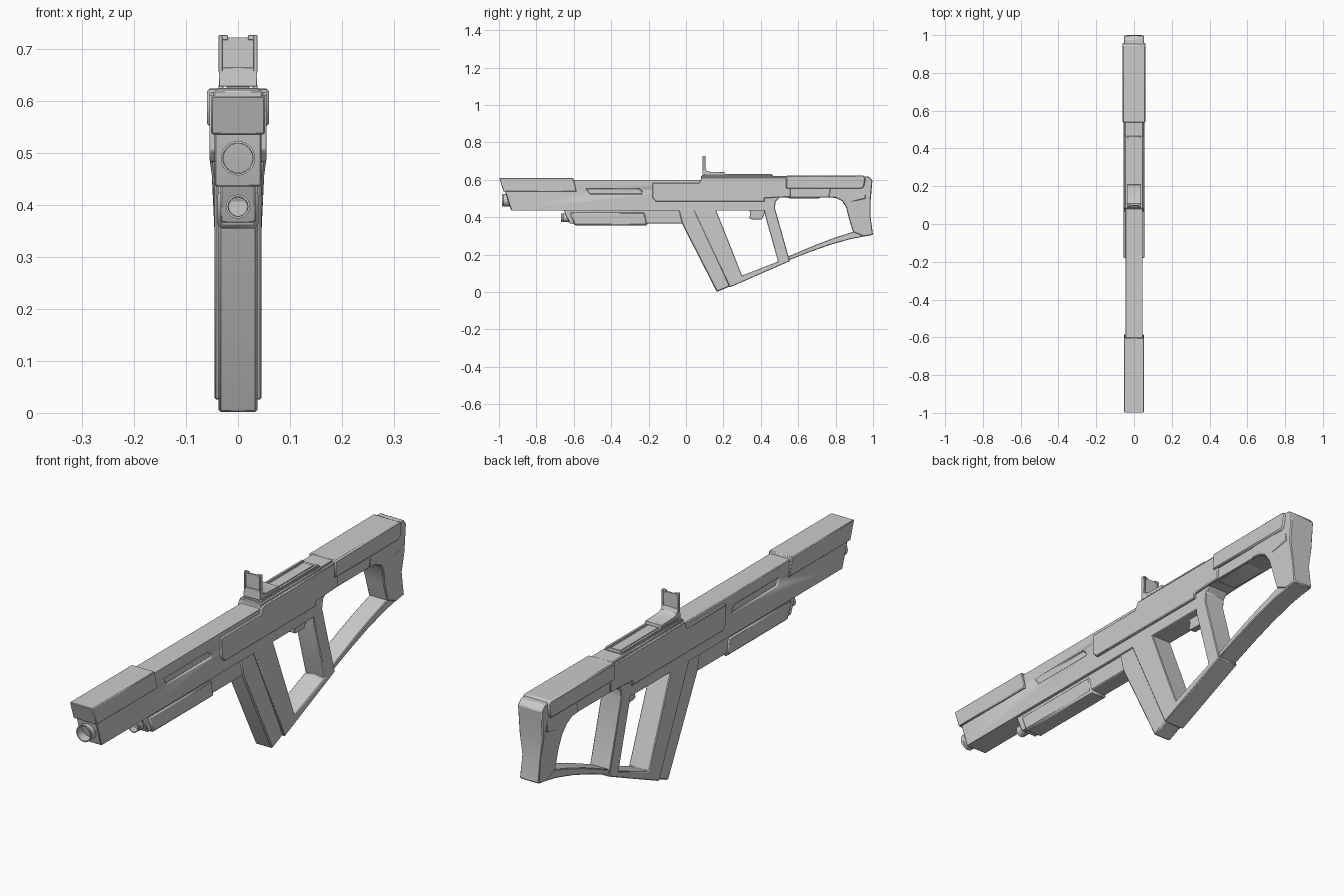
import bpy, bmesh, math


def finish(name, bm, bevel=0.0, seg=1):
    bmesh.ops.recalc_face_normals(bm, faces=bm.faces[:])
    me = bpy.data.meshes.new(name)
    bm.to_mesh(me)
    bm.free()
    ob = bpy.data.objects.new(name, me)
    bpy.context.collection.objects.link(ob)
    bpy.ops.object.select_all(action='DESELECT')
    ob.select_set(True)
    bpy.context.view_layer.objects.active = ob
    bpy.ops.object.shade_smooth_by_angle(angle=math.radians(28))
    if bevel:
        m = ob.modifiers.new("edge_bevel", 'BEVEL')
        m.width, m.segments = bevel, seg
        m.limit_method, m.angle_limit = 'ANGLE', math.radians(35)
    return ob


def prof(name, pts, hw, bevel=0.003, cx=0.0, seg=1):
    """Side profile (y, z) made solid across x; hw is a half width or a function of z."""
    w = hw if callable(hw) else (lambda z: hw)
    bm = bmesh.new()
    a = [bm.verts.new((cx - w(z), y, z)) for y, z in pts]
    b = [bm.verts.new((cx + w(z), y, z)) for y, z in pts]
    bm.faces.new(a)
    bm.faces.new(b)
    n = len(pts)
    for i in range(n):
        j = (i + 1) % n
        bm.faces.new((a[i], a[j], b[j], b[i]))
    return finish(name, bm, bevel, seg)


def box(name, x, y0, y1, z0, z1, hw, bevel=0.001):
    return prof(name, [(y0, z0), (y1, z0), (y1, z1), (y0, z1)], hw, bevel, x)


def lathe(name, rings, z, n=32):
    """Rings of (y, radius) around a y axis, capped at both ends."""
    bm = bmesh.new()
    loops = [[bm.verts.new((r * math.cos(2 * math.pi * i / n), y,
                            z + r * math.sin(2 * math.pi * i / n))) for i in range(n)]
             for y, r in rings]
    for p, q in zip(loops, loops[1:]):
        for i in range(n):
            j = (i + 1) % n
            bm.faces.new((p[i], p[j], q[j], q[i]))
    bm.faces.new(loops[0])
    bm.faces.new(loops[-1])
    return finish(name, bm)


# Main body with a shallow slot on each side
body = prof("fore_body", [(-0.968, 0.54), (-0.935, 0.436), (0.46, 0.436),
                          (0.46, 0.60), (-0.968, 0.60)], 0.045)
for s in (-1, 1):
    cut = prof("slot_cutter", [(-0.535, 0.553), (-0.515, 0.523), (-0.232, 0.523),
                               (-0.236, 0.538), (-0.25, 0.553)], 0.01, 0, s * 0.049)
    cut.hide_render = True
    cut.hide_set(True)
    m = body.modifiers.new("slot", 'BOOLEAN')
    m.object, m.operation, m.solver = cut, 'DIFFERENCE', 'EXACT'
    body.modifiers.move(len(body.modifiers) - 1, 0)

# Front top shroud and muzzle
prof("front_shroud", [(-1.0, 0.61), (-0.975, 0.536), (-0.585, 0.536), (-0.603, 0.61)], 0.052)
lathe("muzzle", [(-0.93, 0.033), (-0.972, 0.033), (-0.975, 0.031), (-0.984, 0.033),
                 (-0.984, 0.029), (-0.94, 0.028)], 0.49)

# Underbarrel unit
prof("under_core", [(-0.655, 0.44), (-0.622, 0.366), (-0.02, 0.366), (0.03, 0.44)], 0.034)
prof("under_sleeve", [(-0.625, 0.428), (-0.597, 0.355), (-0.205, 0.355), (-0.22, 0.428)],
     0.039, 0.008)
lathe("under_muzzle", [(-0.60, 0.023), (-0.655, 0.023), (-0.657, 0.021), (-0.668, 0.023),
                       (-0.668, 0.019), (-0.64, 0.018)], 0.397)

# Receiver covers
prof("receiver", [(-0.18, 0.583), (-0.18, 0.505), (-0.16, 0.483), (0.42, 0.483),
                  (0.42, 0.502), (0.56, 0.508), (0.56, 0.612), (0.085, 0.612),
                  (0.07, 0.583)], 0.055)
box("receiver_top", 0, 0.08, 0.54, 0.59, 0.621, 0.047, 0.003)

# Magazine, frame and grip
prof("magazine", [(-0.04, 0.44), (-0.022, 0.366), (0.165, 0.0), (0.235, 0.03),
                  (0.06, 0.46)], 0.038, 0.005)
prof("grip_frame", [(0.04, 0.44), (0.235, 0.025), (0.555, 0.165), (0.475, 0.45),
                    (0.48, 0.485), (0.51, 0.515), (0.42, 0.515), (0.42, 0.42),
                    (0.492, 0.163), (0.30, 0.088), (0.16, 0.44)], 0.045)
prof("trigger", [(0.325, 0.445), (0.345, 0.425), (0.338, 0.395), (0.352, 0.388),
                 (0.405, 0.388), (0.43, 0.44)], 0.013, 0.002)

# Stock: top beam, butt, lower strut and inner pad
prof("stock_beam", [(0.46, 0.505), (0.82, 0.505), (0.88, 0.48), (0.96, 0.50),
                    (0.96, 0.615), (0.46, 0.615)], 0.051)


def butt_width(z):
    t = min(1, max(0, (z - 0.40) / 0.085))
    return 0.043 + 0.011 * t


prof("butt", [(0.78, 0.60), (0.93, 0.618), (0.978, 0.618), (0.997, 0.598), (0.987, 0.485),
              (0.987, 0.40), (1.0, 0.305), (0.95, 0.297), (0.893, 0.32), (0.869, 0.40),
              (0.855, 0.455), (0.835, 0.486), (0.80, 0.503), (0.76, 0.506)],
     butt_width, 0.004)
prof("lower_strut", [(0.545, 0.168), (0.66, 0.213), (0.77, 0.252), (0.88, 0.283),
                     (0.99, 0.304), (0.97, 0.345), (0.893, 0.322), (0.80, 0.292),
                     (0.70, 0.255), (0.61, 0.217), (0.54, 0.187)], 0.040)
prof("stock_pad", [(0.53, 0.515), (0.55, 0.501), (0.71, 0.501), (0.74, 0.515)], 0.040)
prof("cheek_rest", [(0.535, 0.622), (0.535, 0.552), (0.94, 0.552), (0.953, 0.565),
                    (0.96, 0.61), (0.948, 0.624)], 0.060, 0.005)

# Top rail
box("rail_base", 0, 0.085, 0.465, 0.615, 0.625, 0.040)
for s in (-1, 1):
    box("rail_side", s * 0.033, 0.10, 0.46, 0.62, 0.631, 0.005)
box("rail_centre", 0, 0.11, 0.45, 0.615, 0.628, 0.022)

# Folding sight: curved foot, plate and two ears
prof("sight_foot", [(0.087, 0.628), (0.21, 0.628), (0.208, 0.64), (0.125, 0.643),
                    (0.108, 0.65), (0.101, 0.665), (0.09, 0.665)], 0.037, 0.001)
box("sight_plate", 0, 0.094, 0.100, 0.655, 0.722, 0.034, 0)
for s in (-1, 1):
    box("sight_ear", s * 0.0335, 0.089, 0.103, 0.655, 0.727, 0.0038)
    box("sight_tip", s * 0.028, 0.092, 0.102, 0.718, 0.727, 0.009)
